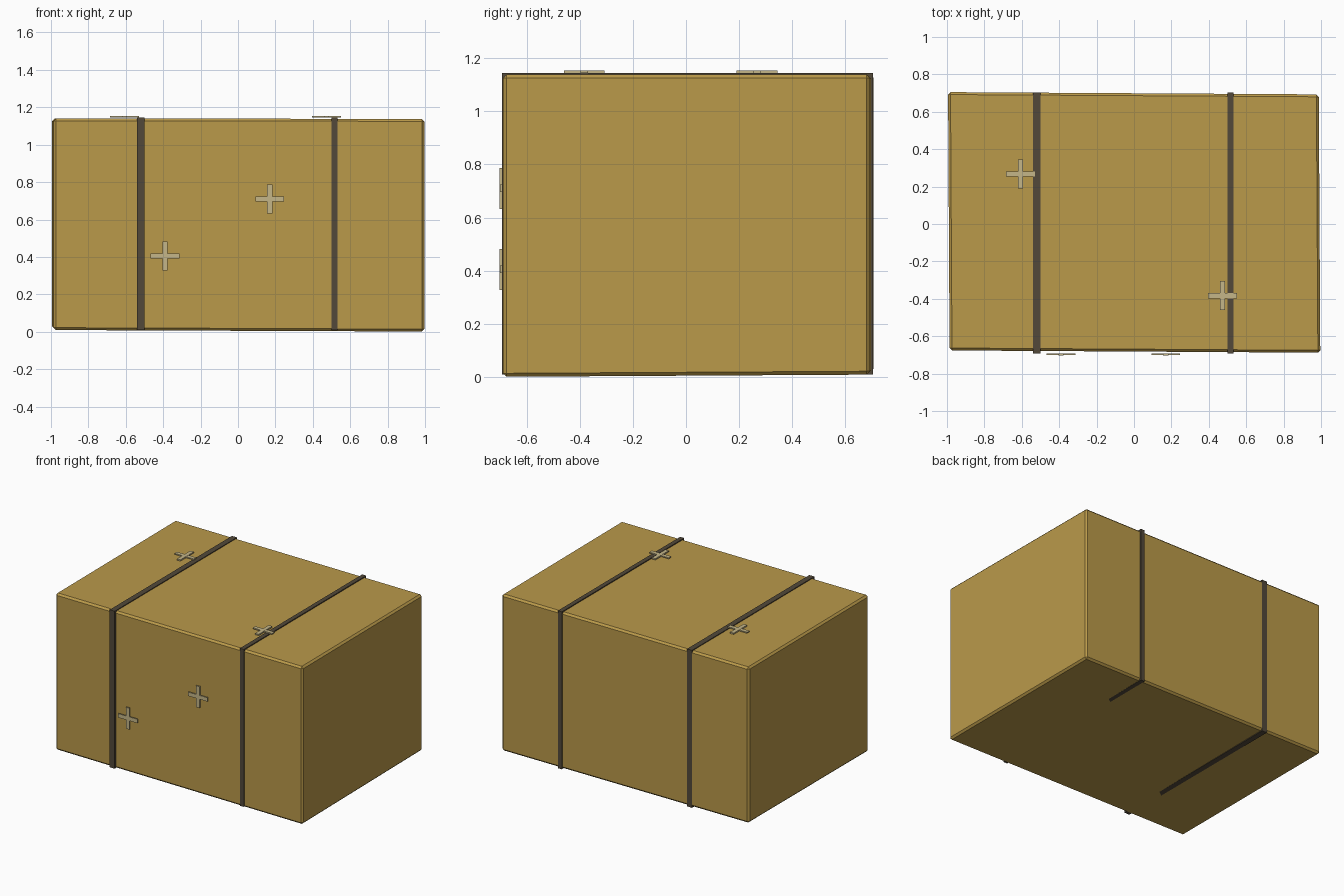
import bpy, bmesh

if "Cube" in bpy.data.objects:
    bpy.data.objects.remove(bpy.data.objects["Cube"])


def mat(name, rgb):
    m = bpy.data.materials.new(name)
    m.diffuse_color = (*rgb, 1)
    m.use_nodes = True
    m.node_tree.nodes["Principled BSDF"].inputs["Base Color"].default_value = m.diffuse_color
    return m


CARD = mat("cardboard tan", (0.49, 0.32, 0.068))
STRAP = mat("dark strap", (0.085, 0.066, 0.042))
TAPE = mat("pale tape", (0.56, 0.47, 0.25))


def finish(bm, name, m):
    bmesh.ops.recalc_face_normals(bm, faces=bm.faces)
    me = bpy.data.meshes.new(name)
    bm.to_mesh(me)
    bm.free()
    me.materials.append(m)
    ob = bpy.data.objects.new(name, me)
    bpy.context.collection.objects.link(ob)
    return ob


def add_block(bm, lo, hi):
    verts = bmesh.ops.create_cube(bm, size=1)["verts"]
    for v in verts:
        for i in range(3):
            v.co[i] = lo[i] if v.co[i] < 0 else hi[i]
    return verts


# Crate body: slightly skewed box with narrow chamfers
bm = bmesh.new()
verts = add_block(bm, (-0.99, -0.682, 0.009), (0.992, 0.699, 1.139))
for v in verts:
    sx = 1 if v.co.x > 0 else -1
    sy = 1 if v.co.y > 0 else -1
    bottom = v.co.z < 0.5
    v.co.x += 0.004 * sy * -1
    v.co.y -= 0.006 * sx
    v.co.z += (0.004 * sy - 0.004 * sx) if bottom else -0.001 * sx
bmesh.ops.bevel(bm, geom=bm.edges[:], offset=0.013, segments=1, affect='EDGES')
finish(bm, "crate_body", CARD)

# Straps: thin bands right round the crate
for name, x, w in (("left_strap", -0.52, 0.04), ("right_strap", 0.515, 0.032)):
    bm = bmesh.new()
    add_block(bm, (x - w / 2, -0.692, 0.009), (x + w / 2, 0.703, 1.145))
    finish(bm, name, STRAP)

# Cross marks on front and top
L, W, T = 0.077, 0.014, 0.004


def cross(name, centre, axis):
    bm = bmesh.new()
    a, b = [i for i in range(3) if i != axis]
    for long_axis, t in ((a, T), (b, T + 0.0008)):
        half = [W, W, W]
        half[long_axis] = L
        half[axis] = t
        add_block(bm, [c - h for c, h in zip(centre, half)],
                  [c + h for c, h in zip(centre, half)])
    finish(bm, name, TAPE)


cross("front_cross_low", (-0.39, -0.697, 0.405), 1)
cross("front_cross_high", (0.17, -0.697, 0.71), 1)
cross("top_cross_back", (-0.607, 0.267, 1.149), 2)
cross("top_cross_front", (0.473, -0.383, 1.149), 2)
